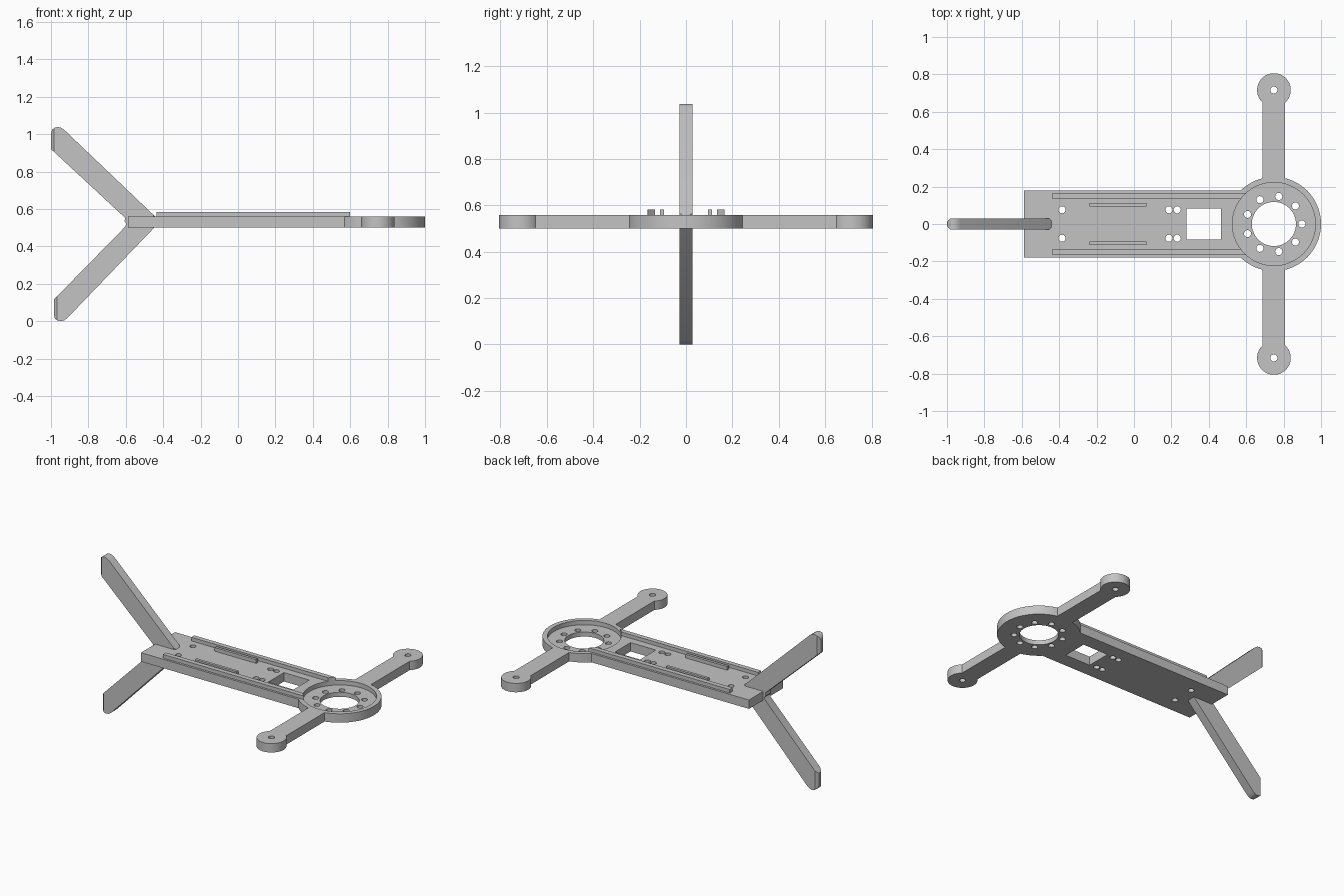
import bpy, bmesh
from math import cos, sin, pi, radians

if "Cube" in bpy.data.objects:
    bpy.data.objects.remove(bpy.data.objects["Cube"])

grey = bpy.data.materials.new("plain grey")
grey.use_nodes = True
COLOR = (0.55, 0.55, 0.55, 1)
grey.diffuse_color = COLOR
grey.node_tree.nodes["Principled BSDF"].inputs["Base Color"].default_value = COLOR

BOTTOM, TOP, RAIL_TOP = 0.5, 0.559, 0.583
HUB_X, POD_Y = 0.748, 0.716


def prism(name, points, lo, hi, axis="z"):
    """Extrude a 2D outline along z, or along y for an x/z outline."""
    place = (lambda a, b, h: (a, b, h)) if axis == "z" else (lambda a, b, h: (a, h, b))
    bm = bmesh.new()
    face = bm.faces.new([bm.verts.new(place(a, b, lo)) for a, b in points])
    out = bmesh.ops.extrude_face_region(bm, geom=[face])["geom"]
    for v in out:
        if isinstance(v, bmesh.types.BMVert):
            v.co = place(v.co.x, v.co.y if axis == "z" else v.co.z, hi)
    bmesh.ops.recalc_face_normals(bm, faces=bm.faces)
    mesh = bpy.data.meshes.new(name)
    bm.to_mesh(mesh)
    bm.free()
    mesh.materials.append(grey)
    obj = bpy.data.objects.new(name, mesh)
    bpy.context.collection.objects.link(obj)
    return obj


def box(name, x0, x1, y0, y1, lo=BOTTOM, hi=TOP):
    return prism(name, [(x0, y0), (x1, y0), (x1, y1), (x0, y1)], lo, hi)


def disc(name, x, y, r, lo=BOTTOM, hi=TOP, n=64):
    ring = [(x + r * cos(2 * pi * i / n), y + r * sin(2 * pi * i / n)) for i in range(n)]
    return prism(name, ring, lo, hi)


def combine(obj, others, operation):
    """Apply booleans and discard the helper solids."""
    for other in others:
        mod = obj.modifiers.new("bool", "BOOLEAN")
        mod.operation, mod.solver, mod.object = operation, "EXACT", other
    graph = bpy.context.evaluated_depsgraph_get()
    mesh = bpy.data.meshes.new_from_object(obj.evaluated_get(graph))
    obj.modifiers.clear()
    obj.data = mesh
    for other in others:
        bpy.data.objects.remove(other)


def hole(x, y, r=0.019):
    return disc("hole", x, y, r, BOTTOM - 0.1, TOP + 0.1, 20)


def recess():
    return disc("recess", HUB_X, 0, 0.222, 0.53, 0.7)


# Frame: deck, motor ring, cross arms and end pods in one solid
frame = box("frame", -0.588, 0.66, -0.179, 0.179)
combine(frame, [
    disc("ring", HUB_X, 0, 0.252),
    box("arms", HUB_X - 0.06, HUB_X + 0.06, -POD_Y, POD_Y),
    disc("pod", HUB_X, POD_Y, 0.09),
    disc("pod", HUB_X, -POD_Y, 0.09)], "UNION")

# Recess, central opening, window and bolt holes
cutters = [recess(), disc("opening", HUB_X, 0, 0.118, 0.4, 0.7),
           box("window", 0.28, 0.466, -0.083, 0.083, 0.4, 0.7)]
for i in range(9):
    a = radians(40 * i)
    cutters.append(hole(HUB_X + 0.15 * cos(a), 0.15 * sin(a)))
for side in (-1, 1):
    cutters.append(hole(HUB_X, side * POD_Y))
    cutters += [hole(x, side * 0.076) for x in (-0.385, 0.187, 0.231)]
combine(frame, cutters, "DIFFERENCE")
smooth = [frame]

# Long and short rails on the deck
for side, word in ((1, "left"), (-1, "right")):
    y0, y1 = sorted((side * 0.133, side * 0.165))
    rail = box(word + "_long_rail", -0.437, 0.65, y0, y1, TOP - 0.005, RAIL_TOP)
    combine(rail, [recess()], "DIFFERENCE")
    y0, y1 = sorted((side * 0.094, side * 0.112))
    box(word + "_short_rail", -0.237, 0.068, y0, y1, TOP - 0.005, RAIL_TOP)


# Swept fins: rounded tips, trimmed to chamfered ends
def fin(name, outline, x0):
    x1, w, c = -0.437, 0.029, 0.017
    obj = prism(name, outline, -w, w, "y")
    trim = prism("trim", [(x0, c - w), (x0 + c, -w - 0.001), (x1 - c, -w - 0.001), (x1, c - w),
                          (x1, w - c), (x1 - c, w + 0.001), (x0 + c, w + 0.001), (x0, w - c)],
                 -0.1, 1.2)
    combine(obj, [trim], "INTERSECT")
    smooth.append(obj)


fin("upper_fin", [(-1, 0.92), (-1, 1.005), (-0.993, 1.024), (-0.98, 1.035), (-0.963, 1.038),
                  (-0.945, 1.034), (-0.928, 1.022), (-0.437, 0.554), (-0.437, 0.51),
                  (-0.588, 0.51), (-0.607, 0.535), (-0.603, 0.552)], -1)
fin("lower_fin", [(-0.985, 0.115), (-0.985, 0.03), (-0.978, 0.013), (-0.965, 0.003),
                  (-0.947, 0), (-0.93, 0.004), (-0.913, 0.016), (-0.443, 0.505),
                  (-0.443, 0.55), (-0.588, 0.55), (-0.603, 0.505)], -0.985)

for obj in smooth:
    bpy.ops.object.select_all(action="DESELECT")
    obj.select_set(True)
    bpy.context.view_layer.objects.active = obj
    bpy.ops.object.shade_smooth_by_angle(angle=radians(30))
